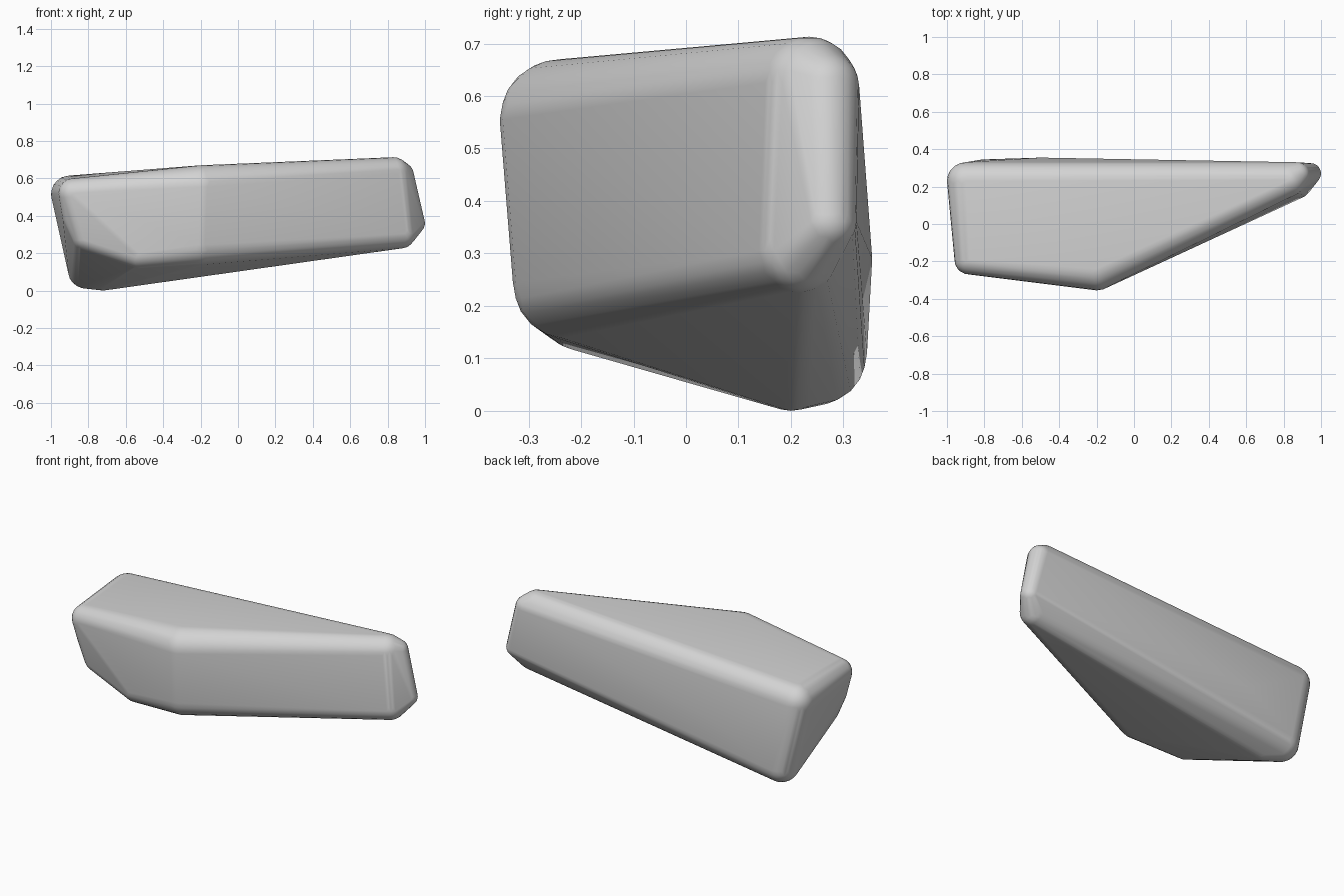
import bpy
import bmesh
import math
from mathutils import Vector

cube = bpy.data.objects.get("Cube")
if cube:
    bpy.data.objects.remove(cube, do_unlink=True)

# Rounded corners of the stone: centre x, y, z and radius
corners = [
    # upper rim
    (-0.88, -0.19, 0.52, 0.08),
    (-0.90, 0.23, 0.515, 0.10),
    (-0.20, -0.24, 0.555, 0.115),
    (0.83, 0.235, 0.625, 0.088),
    (0.875, 0.265, 0.62, 0.065),
    # pointed end
    (0.945, 0.27, 0.36, 0.055),
    (0.87, 0.215, 0.305, 0.08),
    # front lower edge
    (-0.87, -0.17, 0.40, 0.07),
    (-0.81, -0.17, 0.29, 0.08),
    (-0.53, -0.20, 0.20, 0.085),
    (-0.21, -0.22, 0.245, 0.11),
    # keel and back
    (-0.72, 0.20, 0.08, 0.08),
    (-0.81, 0.245, 0.11, 0.10),
    (-0.50, 0.27, 0.29, 0.085),
]

# Directions of a unit ball, shared by every corner
ball = bmesh.new()
bmesh.ops.create_icosphere(ball, subdivisions=3, radius=1)
directions = [v.co.copy() for v in ball.verts]
ball.free()

# Stone body: one hull stretched around the corner balls
bm = bmesh.new()
for x, y, z, r in corners:
    for d in directions:
        bm.verts.new(Vector((x, y, z)) + d * r)
bmesh.ops.convex_hull(bm, input=bm.verts[:])
inside = [v for v in bm.verts if not v.link_faces]
bmesh.ops.delete(bm, geom=inside, context='VERTS')
bmesh.ops.recalc_face_normals(bm, faces=bm.faces[:])

mesh = bpy.data.meshes.new("stone")
bm.to_mesh(mesh)
bm.free()
stone = bpy.data.objects.new("stone", mesh)
bpy.context.collection.objects.link(stone)

# Plain grey material
grey = bpy.data.materials.new("stone_grey")
grey.use_nodes = True
colour = (0.65, 0.65, 0.65, 1)
grey.diffuse_color = colour
grey.node_tree.nodes["Principled BSDF"].inputs["Base Color"].default_value = colour
mesh.materials.append(grey)

# Soft shading over the rounded edges
bpy.context.view_layer.objects.active = stone
stone.select_set(True)
bpy.ops.object.shade_smooth_by_angle(angle=math.radians(40))
